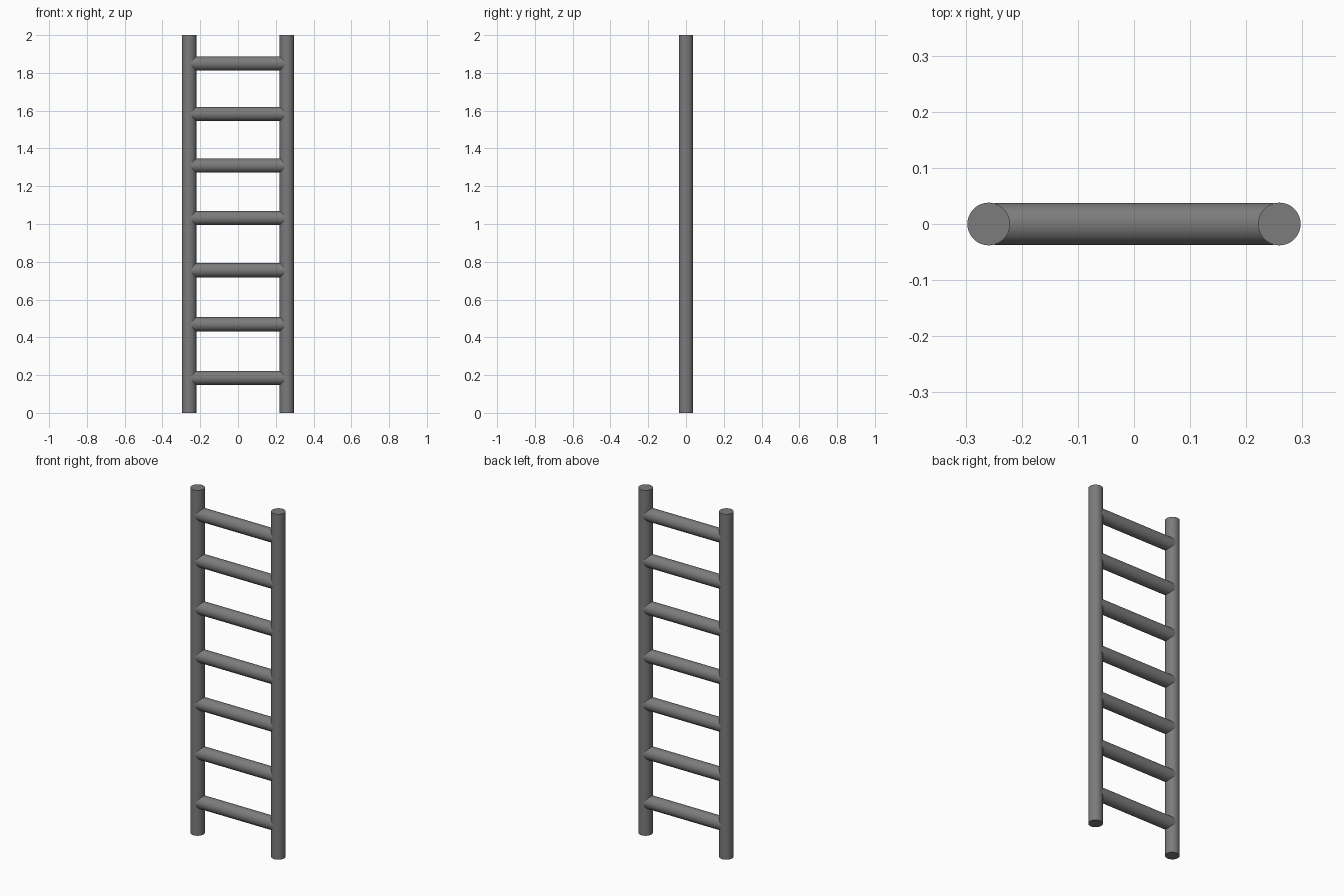
import bpy
import math

if "Cube" in bpy.data.objects:
    bpy.data.objects.remove(bpy.data.objects["Cube"])

RAIL_X, RAIL_R, HEIGHT = 0.259, 0.038, 2.0
RUNG_R = 0.0376
RUNG_HEIGHTS = [0.185, 0.469, 0.755, 1.031, 1.309, 1.583, 1.85]

# Single grey material
grey = bpy.data.materials.new("dark_grey")
grey.diffuse_color = (0.2, 0.2, 0.2, 1)
grey.use_nodes = True
grey.node_tree.nodes["Principled BSDF"].inputs["Base Color"].default_value = grey.diffuse_color


def rod(name, radius, length, location, rotation=(0, 0, 0)):
    bpy.ops.mesh.primitive_cylinder_add(vertices=48, radius=radius, depth=length,
                                        location=location, rotation=rotation)
    obj = bpy.context.object
    obj.name = name
    obj.data.materials.append(grey)
    bpy.ops.object.shade_smooth_by_angle(angle=math.radians(30))
    return obj


# Upright rails
for side, label in ((-1, "left"), (1, "right")):
    rod(label + "_rail", RAIL_R, HEIGHT, (side * RAIL_X, 0, HEIGHT / 2))

# Rungs, ending inside the rails
for i, z in enumerate(RUNG_HEIGHTS, 1):
    rod(f"rung_{i}", RUNG_R, 2 * RAIL_X - 0.02, (0, 0, z), (0, math.pi / 2, 0))
